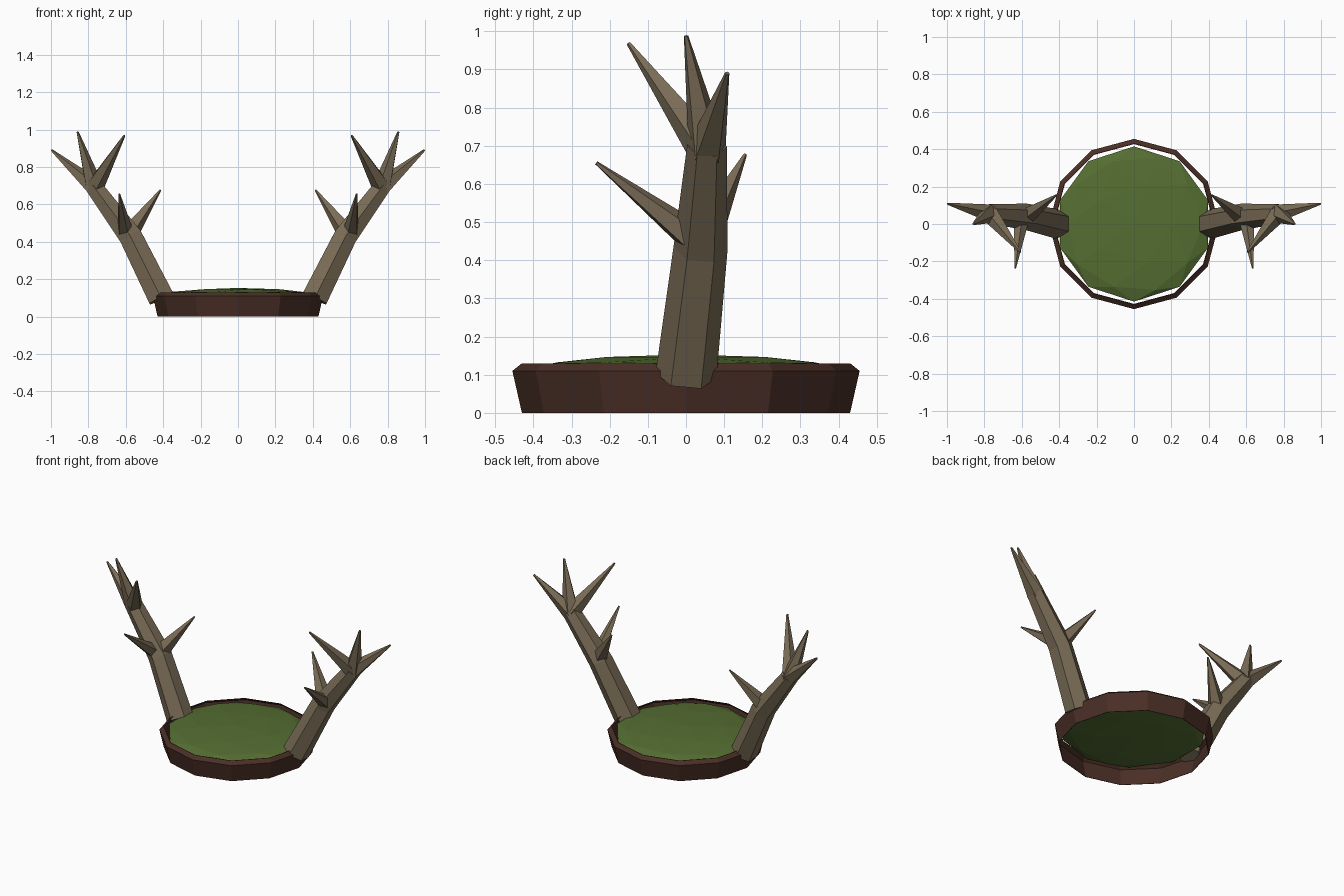
import bpy, bmesh, math
from mathutils import Vector

if "Cube" in bpy.data.objects:
    bpy.data.objects.remove(bpy.data.objects["Cube"])


def material(name, rgb):
    m = bpy.data.materials.new(name)
    lin = [(c / 255 / 12.92) if c < 11 else ((c / 255 + 0.055) / 1.055) ** 2.4 for c in rgb]
    m.diffuse_color = (*lin, 1)
    m.use_nodes = True
    m.node_tree.nodes["Principled BSDF"].inputs["Base Color"].default_value = m.diffuse_color
    return m


bark = material("dark bark", (74, 47, 38))
moss = material("moss green", (85, 110, 50))
wood = material("grey brown wood", (122, 108, 86))


def finish(bm, name, mat):
    bmesh.ops.recalc_face_normals(bm, faces=bm.faces)
    me = bpy.data.meshes.new(name)
    bm.to_mesh(me)
    bm.free()
    me.materials.append(mat)
    ob = bpy.data.objects.new(name, me)
    bpy.context.collection.objects.link(ob)
    return ob


def bridge(bm, a, b):
    n = len(a)
    for i in range(n):
        bm.faces.new((a[i], a[(i + 1) % n], b[(i + 1) % n], b[i]))


def tube(name, path, sides, twist=0.0, side=1):
    """Faceted tapered tube through (x, y, z, radius) stations."""
    bm = bmesh.new()
    pts = [Vector((p[0] * side, p[1], p[2])) for p in path]
    rings = []
    for i, p in enumerate(pts):
        d = (pts[min(i + 1, len(pts) - 1)] - pts[max(i - 1, 0)]).normalized()
        u = (Vector((0, 1, 0)) - d * d.y).normalized()
        v = d.cross(u) * side
        ring = []
        for k in range(sides):
            a = math.tau * k / sides + twist
            ring.append(bm.verts.new(p + (u * math.cos(a) + v * math.sin(a)) * path[i][3]))
        rings.append(ring)
    for a, b in zip(rings, rings[1:]):
        bridge(bm, a, b)
    bm.faces.new(rings[0])
    bm.faces.new(rings[-1])
    return finish(bm, name, wood)


# Twelve-sided headband ring with chamfered top edge
bm = bmesh.new()
profile = [(0.43, 0), (0.455, 0.11), (0.43, 0.13), (0.427, 0.13), (0.448, 0.11), (0.427, 0)]
loops = [[bm.verts.new((r * math.cos(k * math.tau / 12), r * math.sin(k * math.tau / 12), z))
          for k in range(12)] for r, z in profile]
for i in range(len(loops)):
    bridge(bm, loops[i], loops[(i + 1) % len(loops)])
finish(bm, "bark_ring", bark)

# Flattened faceted moss cushion
bm = bmesh.new()
bmesh.ops.create_icosphere(bm, subdivisions=2, radius=1)
for v in bm.verts:
    v.co = Vector((v.co.x * 0.415, v.co.y * 0.415, 0.11 + v.co.z * 0.043))
finish(bm, "moss_cushion", moss)

# Branching antlers, mirrored left and right
trunk = [(0.41, 0, 0.098, 0.08), (0.575, 0.038, 0.43, 0.071), (0.775, 0.055, 0.70, 0.052)]
fork = (0.77, 0.055, 0.69, 0.052)
tines = [
    (fork, (0.997, 0.108, 0.89, 0.006)),
    (fork, (0.858, 0.0, 0.988, 0.006)),
    (fork, (0.608, -0.15, 0.968, 0.006)),
    ((0.605, 0.01, 0.465, 0.042), (0.635, -0.235, 0.655, 0.005)),
    ((0.565, 0.05, 0.47, 0.048), (0.415, 0.155, 0.677, 0.005)),
]
for label, side in (("right", 1), ("left", -1)):
    tube(f"antler_trunk_{label}", trunk, 6, 0, side)
    for i, t in enumerate(tines):
        tube(f"antler_tine_{label}_{i + 1}", t, 5, 0.3, side)
